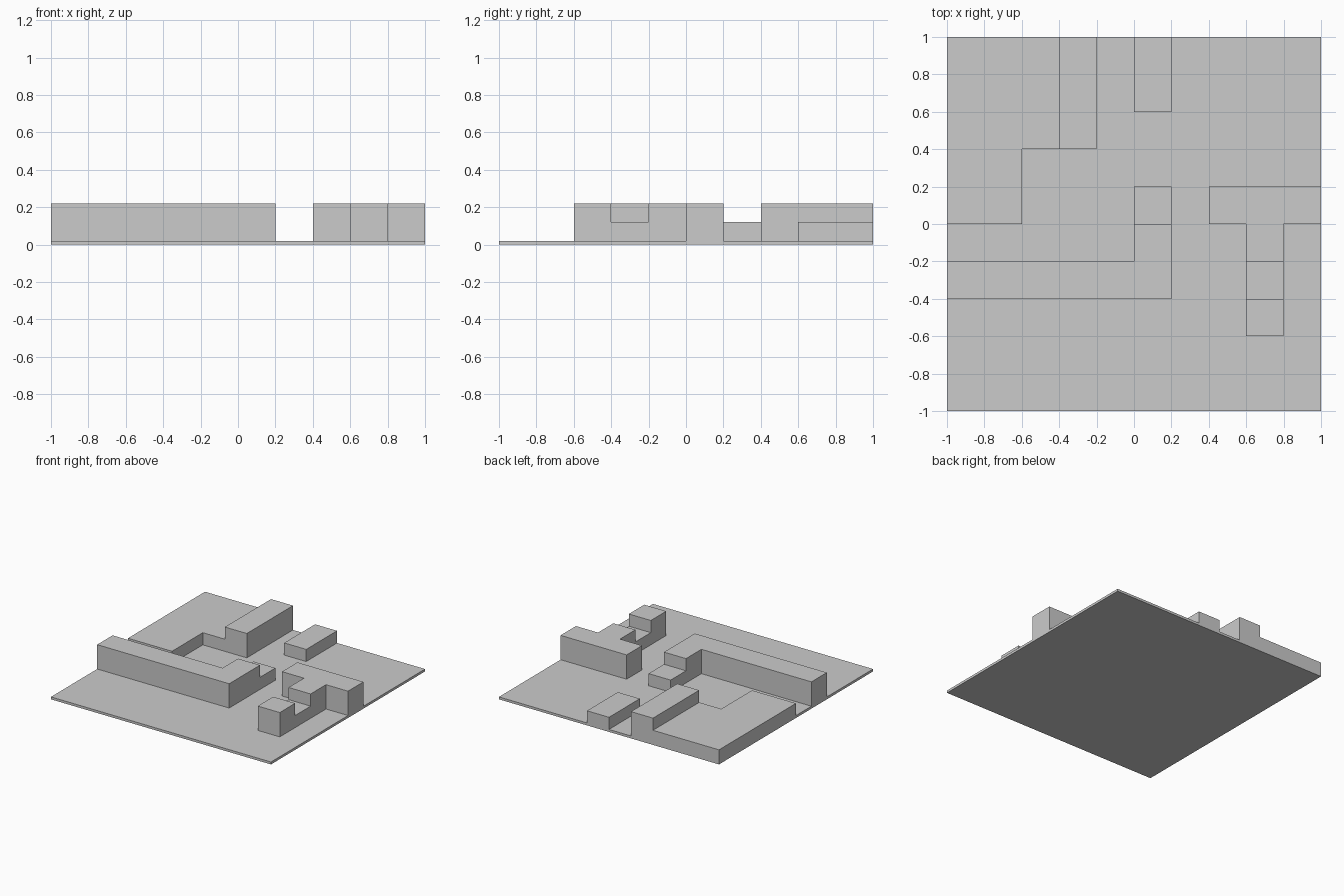
import bpy, bmesh, math

if "Cube" in bpy.data.objects:
    bpy.data.objects.remove(bpy.data.objects["Cube"])

N, CELL = 10, 0.2
LEVELS = [0.0, 0.02, 0.12, 0.22]          # ground, plate, low block, high block
LOW, HIGH = 2, 3

# Blocks on the plate: x0, x1, y0, y1, level
BLOCKS = [
    (-1.0, -0.6, 0.0, 1.0, LOW),          # back left plateau
    (-0.6, -0.4, 0.4, 1.0, LOW),
    (-0.4, -0.2, 0.4, 1.0, HIGH),         # plateau ridge
    (0.0, 0.2, 0.6, 1.0, LOW),            # back block
    (-1.0, 0.2, -0.4, -0.2, HIGH),        # long wall
    (0.0, 0.2, -0.2, 0.0, HIGH),          # wall return
    (0.0, 0.2, 0.0, 0.2, LOW),            # wall step
    (0.4, 1.0, 0.0, 0.2, HIGH),           # right tee bar
    (0.6, 0.8, -0.2, 0.0, HIGH),          # tee stem
    (0.6, 0.8, -0.4, -0.2, LOW),          # stem notch
    (0.6, 0.8, -0.6, -0.4, HIGH),         # stem end
]


def idx(v):
    return round((v + 1) / CELL)


level = {(i, j): 1 for i in range(N) for j in range(N)}
for x0, x1, y0, y1, h in BLOCKS:
    for i in range(idx(x0), idx(x1)):
        for j in range(idx(y0), idx(y1)):
            level[i, j] = h

bm = bmesh.new()


def quad(*pts):
    bm.faces.new([bm.verts.new((-1 + i * CELL, -1 + j * CELL, LEVELS[k]))
                  for i, j, k in pts])


for (i, j), h in level.items():
    # Top and underside of each cell
    quad((i, j, h), (i + 1, j, h), (i + 1, j + 1, h), (i, j + 1, h))
    quad((i, j, 0), (i, j + 1, 0), (i + 1, j + 1, 0), (i + 1, j, 0))
    # Walls down to each lower neighbour
    sides = [((0, -1), (i, j), (i + 1, j)), ((1, 0), (i + 1, j), (i + 1, j + 1)),
             ((0, 1), (i + 1, j + 1), (i, j + 1)), ((-1, 0), (i, j + 1), (i, j))]
    for (di, dj), a, b in sides:
        for k in range(level.get((i + di, j + dj), 0), h):
            quad((*a, k), (*b, k), (*b, k + 1), (*a, k + 1))

# Weld and merge flat areas
bmesh.ops.remove_doubles(bm, verts=bm.verts[:], dist=1e-4)
bmesh.ops.dissolve_limit(bm, angle_limit=math.radians(1),
                         verts=bm.verts[:], edges=bm.edges[:])
mesh = bpy.data.meshes.new("stepped_plate")
bm.to_mesh(mesh)
bm.free()
bpy.context.collection.objects.link(bpy.data.objects.new("stepped_plate", mesh))
